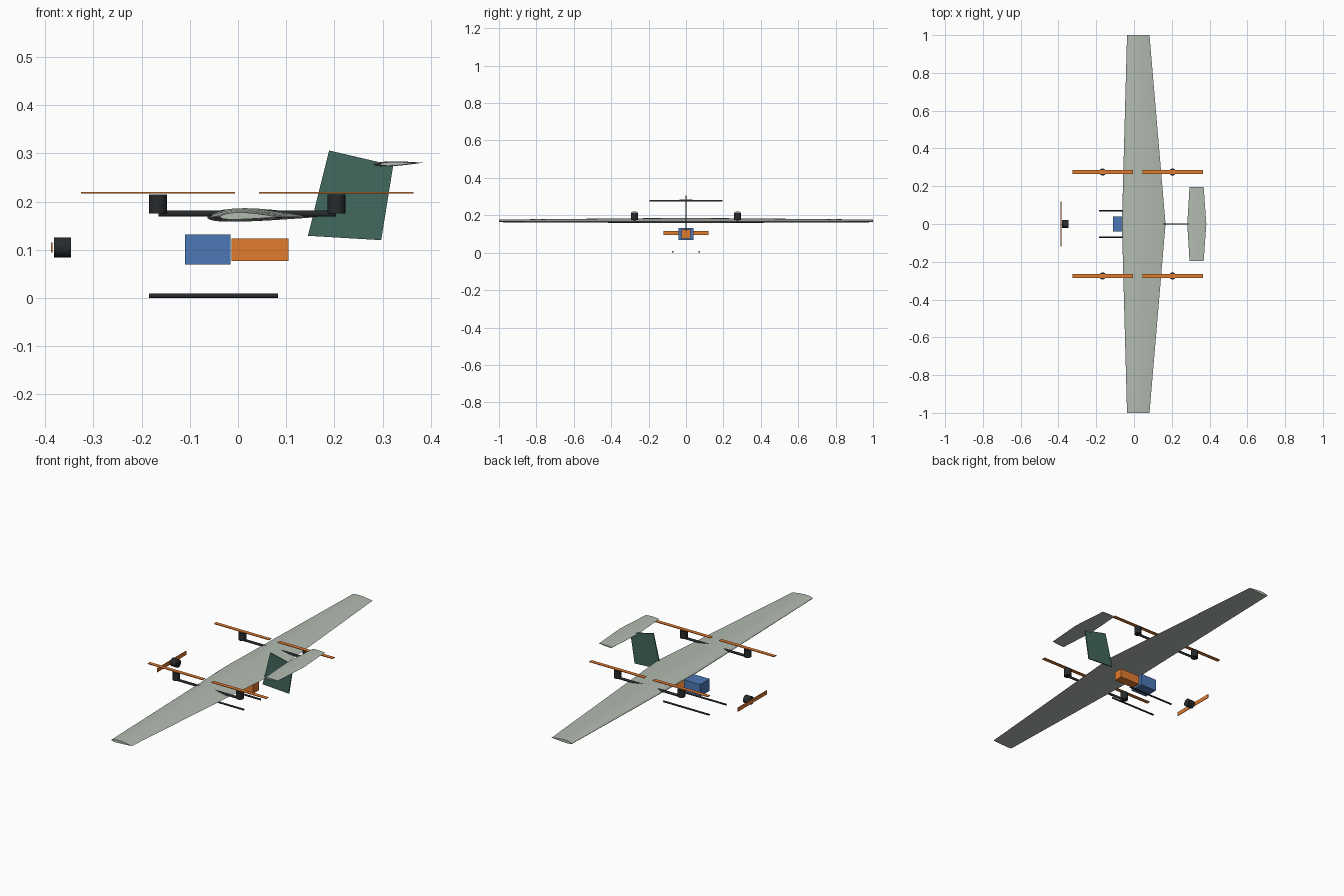
import bpy, bmesh, math
from mathutils import Vector, Matrix

if "Cube" in bpy.data.objects:
    bpy.data.objects.remove(bpy.data.objects["Cube"])


def material(name, rgb):
    m = bpy.data.materials.new(name)
    m.diffuse_color = (*rgb, 1)
    m.use_nodes = True
    m.node_tree.nodes["Principled BSDF"].inputs["Base Color"].default_value = m.diffuse_color
    return m


GREY = material("pale_grey_green", (0.45, 0.50, 0.44))
GREEN = material("dark_green", (0.055, 0.14, 0.11))
DARK = material("charcoal", (0.02, 0.023, 0.025))
ORANGE = material("orange", (0.75, 0.20, 0.03))
BLUE = material("blue", (0.075, 0.19, 0.47))


def finish(name, bm, mat, smooth=False):
    bmesh.ops.recalc_face_normals(bm, faces=bm.faces)
    me = bpy.data.meshes.new(name)
    bm.to_mesh(me)
    bm.free()
    me.materials.append(mat)
    ob = bpy.data.objects.new(name, me)
    bpy.context.collection.objects.link(ob)
    if smooth:
        bpy.ops.object.select_all(action='DESELECT')
        ob.select_set(True)
        bpy.context.view_layer.objects.active = ob
        bpy.ops.object.shade_smooth_by_angle(angle=math.radians(35))
    return ob


def box(name, center, size, mat):
    bm = bmesh.new()
    bmesh.ops.create_cube(bm, size=1, matrix=Matrix.Translation(center) @ Matrix.Diagonal((*size, 1)))
    return finish(name, bm, mat)


def rod(name, a, b, radius, mat, sides=24):
    a, b = Vector(a), Vector(b)
    rot = (b - a).to_track_quat('Z', 'Y').to_matrix().to_4x4()
    bm = bmesh.new()
    bmesh.ops.create_cone(bm, cap_ends=True, segments=sides, radius1=radius, radius2=radius,
                          depth=(b - a).length, matrix=Matrix.Translation((a + b) / 2) @ rot)
    return finish(name, bm, mat, True)


def airfoil(camber, pos, thick, n=20):
    """Closed four-digit section, unit chord, from trailing edge over the top and back."""
    def point(t, side):
        x = (1 - math.cos(math.pi * t)) / 2
        y = 5 * thick * (0.2969 * math.sqrt(x) - 0.126 * x - 0.3516 * x**2 + 0.2843 * x**3 - 0.1036 * x**4)
        if x < pos:
            c = camber / pos**2 * (2 * pos * x - x * x)
        else:
            c = camber / (1 - pos)**2 * (1 - 2 * pos + 2 * pos * x - x * x)
        return x, c + side * y
    top = [point(i / n, 1) for i in range(n, -1, -1)]
    return top + [point(i / n, -1) for i in range(1, n)]


def wing(name, section, stations, z, pitch, mat):
    """Loft the section through (y, leading x, chord) stations."""
    bm = bmesh.new()
    rings = []
    for y, lead, chord in stations:
        ring = []
        for u, v in section:
            p = Matrix.Rotation(pitch, 2) @ Vector(((u - 0.25) * chord, v * chord))
            ring.append(bm.verts.new((lead + 0.25 * chord + p.x, y, z + p.y)))
        rings.append(ring)
    n = len(section)
    for r, s in zip(rings, rings[1:]):
        for i in range(n):
            bm.faces.new((r[i], r[(i + 1) % n], s[(i + 1) % n], s[i]))
    bm.faces.new(rings[0])
    bm.faces.new(rings[-1])
    return finish(name, bm, mat, True)


# main wing and tailplane
wing("main_wing", airfoil(0.02, 0.4, 0.12),
     [(-1, -0.037, 0.119), (0, -0.064, 0.231), (1, -0.037, 0.119)], 0.168, 0, GREY)
wing("tailplane", airfoil(0, 0.4, 0.10),
     [(-0.196, 0.294, 0.075), (0, 0.282, 0.101), (0.196, 0.294, 0.075)], 0.278, math.radians(2), GREY)

# tail fin: thin leaning plate
bm = bmesh.new()
outline = [(0.189, 0.306), (0.322, 0.275), (0.297, 0.120), (0.145, 0.129)]
face = bm.faces.new([bm.verts.new((x, -0.003, z)) for x, z in outline])
ext = bmesh.ops.extrude_face_region(bm, geom=[face])
bmesh.ops.translate(bm, vec=(0, 0.006, 0), verts=[v for v in ext["geom"] if isinstance(v, bmesh.types.BMVert)])
finish("tail_fin", bm, GREEN)

# booms, lift motors, lift propellers and landing skids on both sides
for side, s in (("left", -1), ("right", 1)):
    y = 0.275 * s
    rod(f"{side}_boom", (-0.165, y, 0.175), (0.203, y, 0.175), 0.0062, DARK)
    for end, x in (("front", -0.166), ("rear", 0.204)):
        rod(f"{side}_{end}_lift_motor", (x, y, 0.175), (x, y, 0.215), 0.0185, DARK)
        box(f"{side}_{end}_lift_propeller", (x, y, 0.2185), (0.32, 0.02, 0.003), ORANGE)
    rod(f"{side}_skid", (-0.185, 0.07 * s, 0.0045), (0.083, 0.07 * s, 0.0045), 0.0045, DARK)

# nose motor and propeller
rod("nose_motor", (-0.382, 0, 0.105), (-0.346, 0, 0.105), 0.0205, DARK)
box("nose_propeller", (-0.3865, 0, 0.105), (0.003, 0.24, 0.021), ORANGE)

# payload and battery
box("payload_box", (-0.063, 0, 0.1005), (0.094, 0.078, 0.063), BLUE)
box("battery_box", (0.046, 0, 0.1), (0.118, 0.048, 0.047), ORANGE)
